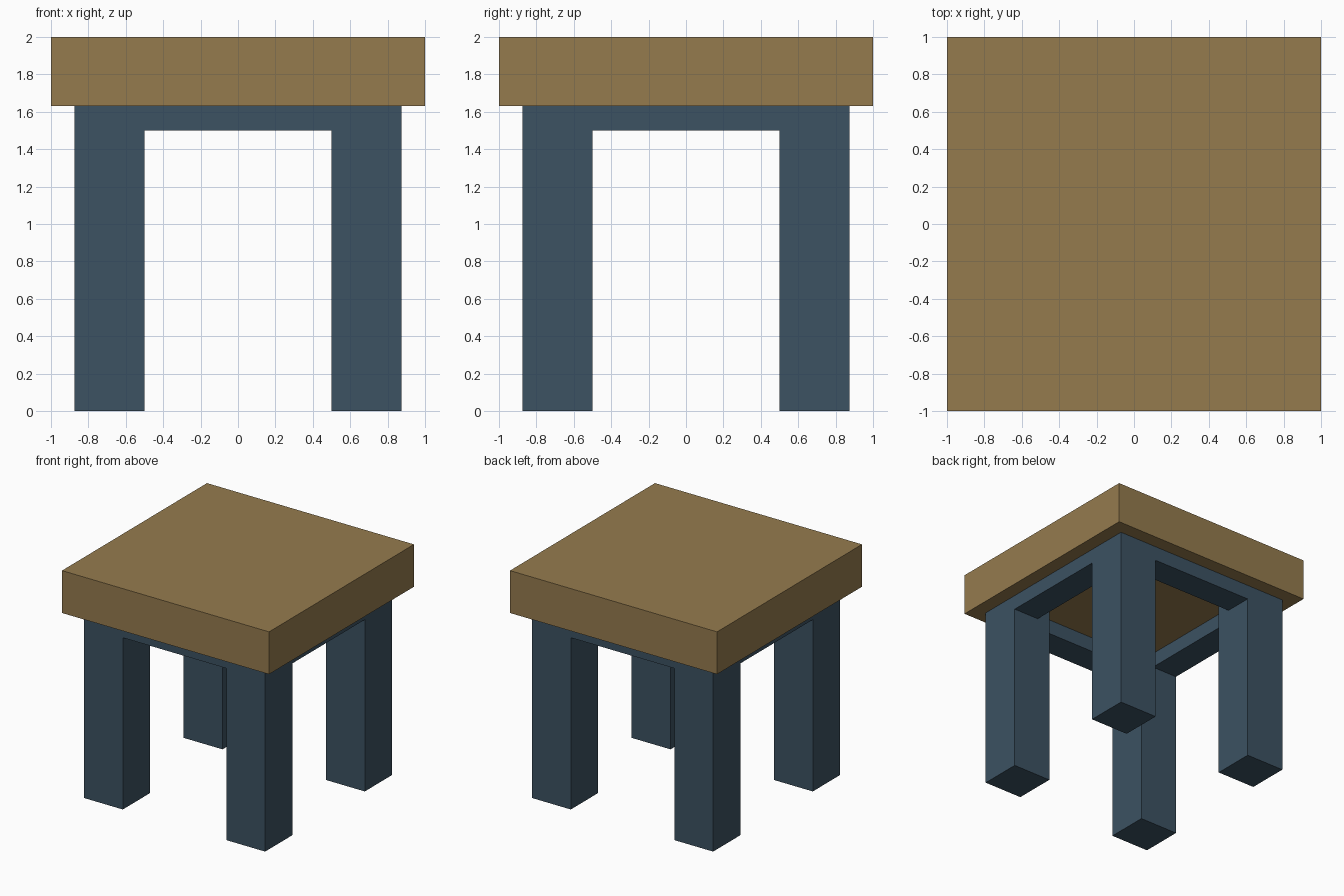
import bpy

cube = bpy.data.objects.get("Cube")
if cube:
    bpy.data.objects.remove(cube, do_unlink=True)


def make_material(name, rgb):
    mat = bpy.data.materials.new(name)
    mat.use_nodes = True
    color = (*rgb, 1.0)
    mat.diffuse_color = color
    mat.node_tree.nodes["Principled BSDF"].inputs["Base Color"].default_value = color
    return mat


def box(name, low, high, mat):
    """Flat-faced box between two opposite corners."""
    center = [(a + b) / 2 for a, b in zip(low, high)]
    bpy.ops.mesh.primitive_cube_add(size=1, location=center)
    obj = bpy.context.object
    obj.name = name
    obj.scale = [b - a for a, b in zip(low, high)]
    bpy.ops.object.transform_apply(location=False, rotation=False, scale=True)
    obj.data.materials.append(mat)
    return obj


wood = make_material("tan wood", (0.301, 0.198, 0.076))
paint = make_material("slate blue paint", (0.045, 0.084, 0.122))

OUTER, INNER = 0.875, 0.5          # leg faces, measured from the centre
RAIL_INNER = 0.625                 # inside face of the rails
RAIL_BOTTOM, SEAT_BOTTOM, TOP = 1.5, 1.63, 2.0

# Thick square seat
box("seat", (-1, -1, SEAT_BOTTOM), (1, 1, TOP), wood)


def span(side, inner):
    """Range from inner to outer face on the given side, in rising order."""
    return sorted((side * inner, side * OUTER))


# Four square legs
for y_side, depth in ((-1, "front"), (1, "back")):
    for x_side, hand in ((-1, "right"), (1, "left")):
        x0, x1 = span(x_side, INNER)
        y0, y1 = span(y_side, INNER)
        box(f"{depth}_{hand}_leg", (x0, y0, 0), (x1, y1, SEAT_BOTTOM), paint)

# Rails between the legs, flush with their outer faces
for side, x_name, y_name in ((-1, "right", "front"), (1, "left", "back")):
    a, b = span(side, RAIL_INNER)
    box(f"{y_name}_rail", (-INNER, a, RAIL_BOTTOM), (INNER, b, SEAT_BOTTOM), paint)
    box(f"{x_name}_rail", (a, -INNER, RAIL_BOTTOM), (b, INNER, SEAT_BOTTOM), paint)
